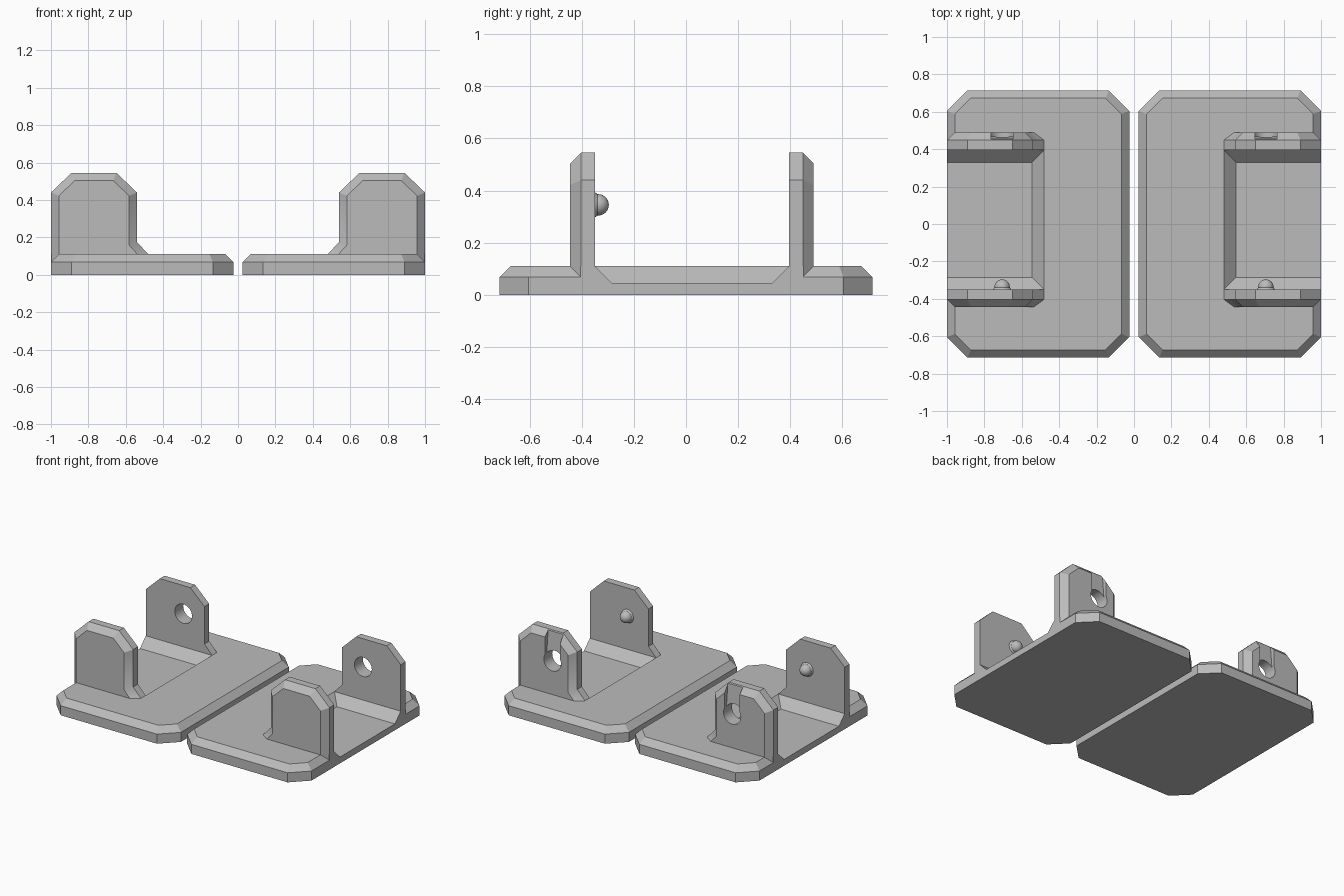
import bpy, bmesh, math
from mathutils import Vector, Matrix

cube = bpy.data.objects.get("Cube")
if cube:
    bpy.data.objects.remove(cube, do_unlink=True)

grey = bpy.data.materials.new("plain_grey")
grey.use_nodes = True
colour = (0.5, 0.5, 0.5, 1)
grey.diffuse_color = colour
grey.node_tree.nodes["Principled BSDF"].inputs["Base Color"].default_value = colour

CHAMFER = 0.042
PIN_X, PIN_Z = 0.705, 0.345
FRONT_IN, BACK_IN = -0.35, 0.395      # inner faces of the lugs
LUG_DEPTH = 0.095


def finish(name, bm):
    bmesh.ops.recalc_face_normals(bm, faces=bm.faces[:])
    mesh = bpy.data.meshes.new(name)
    bm.to_mesh(mesh)
    bm.free()
    mesh.materials.append(grey)
    obj = bpy.data.objects.new(name, mesh)
    bpy.context.collection.objects.link(obj)
    return obj


def prism(name, points, sweep, keep_edge=None):
    """Extrude a flat outline; chamfer the far rim edges chosen by keep_edge."""
    bm = bmesh.new()
    base = bm.faces.new([bm.verts.new(p) for p in points])
    out = bmesh.ops.extrude_face_region(bm, geom=[base], use_keep_orig=True)
    verts = [g for g in out["geom"] if isinstance(g, bmesh.types.BMVert)]
    bmesh.ops.translate(bm, verts=verts, vec=Vector(sweep))
    bmesh.ops.recalc_face_normals(bm, faces=bm.faces[:])
    if keep_edge:
        rim = [e for e in bm.edges if all(v in verts for v in e.verts) and keep_edge(e)]
        bmesh.ops.bevel(bm, geom=rim, offset=CHAMFER, segments=1,
                        affect='EDGES', clamp_overlap=False)
    return finish(name, bm)


def combine(target, other, operation):
    mod = target.modifiers.new(other.name, 'BOOLEAN')
    mod.object, mod.operation, mod.solver = other, operation, 'EXACT'
    other.hide_render = True
    helpers.append(other)


def apply_all(obj):
    bpy.ops.object.select_all(action='DESELECT')
    bpy.context.view_layer.objects.active = obj
    obj.select_set(True)
    for mod in list(obj.modifiers):
        bpy.ops.object.modifier_apply(modifier=mod.name)
    bpy.ops.object.shade_smooth_by_angle(angle=math.radians(30))


def mirror(obj):
    obj.modifiers.new("mirror", 'MIRROR').use_axis[0] = True


helpers = []

# Base plate with clipped corners and chamfered top rim
x0, x1, y1, c = 0.025, 1.0, 0.715, 0.11
outline = [(x0 + c, -y1), (x1 - c, -y1), (x1, c - y1), (x1, y1 - c),
           (x1 - c, y1), (x0 + c, y1), (x0, y1 - c), (x0, c - y1)]
plate = prism("hinge_plates", [(x, y, 0) for x, y in outline], (0, 0, 0.11),
              lambda e: True)

# Square rim between the lugs
a, b = FRONT_IN - 0.055, BACK_IN + 0.055
rim_block = prism("rim_block", [(0.7, a, 0.01), (1, a, 0.01), (1, b, 0.01), (0.7, b, 0.01)],
                  (0, 0, 0.1))
combine(plate, rim_block, 'UNION')

# Sloped recess, open to the outer side
bm = bmesh.new()
rings = []
for z, grow in ((0.045, 0), (0.145, 0.1)):
    xa, ya, yb = 0.545 - grow, -0.285 - grow, 0.33 + grow
    rings.append([bm.verts.new((x, y, z))
                  for x, y in ((xa, ya), (1.1, ya), (1.1, yb), (xa, yb))])
for ring in rings:
    bm.faces.new(ring)
for i in range(4):
    j = (i + 1) % 4
    bm.faces.new((rings[0][i], rings[0][j], rings[1][j], rings[1][i]))
combine(plate, finish("recess_cutter", bm), 'DIFFERENCE')

# Upright lugs with clipped corners, a flared foot and chamfered outer rim
lug = [(0.397, 0.02), (1, 0.02), (1, 0.44), (0.89, 0.545),
       (0.65, 0.545), (0.54, 0.44), (0.54, 0.175)]
for name, y, side in (("front_lug", FRONT_IN, -1), ("back_lug", BACK_IN, 1)):
    part = prism(name, [(x, y, z) for x, z in lug], (0, side * LUG_DEPTH, 0),
                 lambda e: max(v.co.z for v in e.verts) > 0.05)
    combine(plate, part, 'UNION')

# Pin hole and lead-in slot in the back lug
bm = bmesh.new()
bmesh.ops.create_cone(bm, cap_ends=True, segments=32, radius1=0.068, radius2=0.068, depth=0.3,
                      matrix=Matrix.Translation((PIN_X, BACK_IN + 0.05, PIN_Z))
                      @ Matrix.Rotation(math.pi / 2, 4, 'X'))
combine(plate, finish("hole_cutter", bm), 'DIFFERENCE')
ramp = [(0.472, PIN_Z), (0.448, 0.6), (0.55, 0.6), (0.55, PIN_Z)]
slot = prism("slot_cutter", [(PIN_X - 0.059, y, z) for y, z in ramp], (0.118, 0, 0))
combine(plate, slot, 'DIFFERENCE')

mirror(plate)
apply_all(plate)
for helper in helpers:
    bpy.data.objects.remove(helper, do_unlink=True)

# Rounded snap pins on the front lugs
bm = bmesh.new()
turn = Matrix.Rotation(-math.pi / 2, 4, 'X')
bmesh.ops.create_uvsphere(bm, u_segments=24, v_segments=16, radius=0.041,
                          matrix=Matrix.Translation((PIN_X, FRONT_IN + 0.013, PIN_Z)) @ turn)
bmesh.ops.create_cone(bm, cap_ends=True, segments=24, radius1=0.05, radius2=0.036, depth=0.02,
                      matrix=Matrix.Translation((PIN_X, FRONT_IN + 0.008, PIN_Z)) @ turn)
pins = finish("snap_pins", bm)
mirror(pins)
apply_all(pins)
